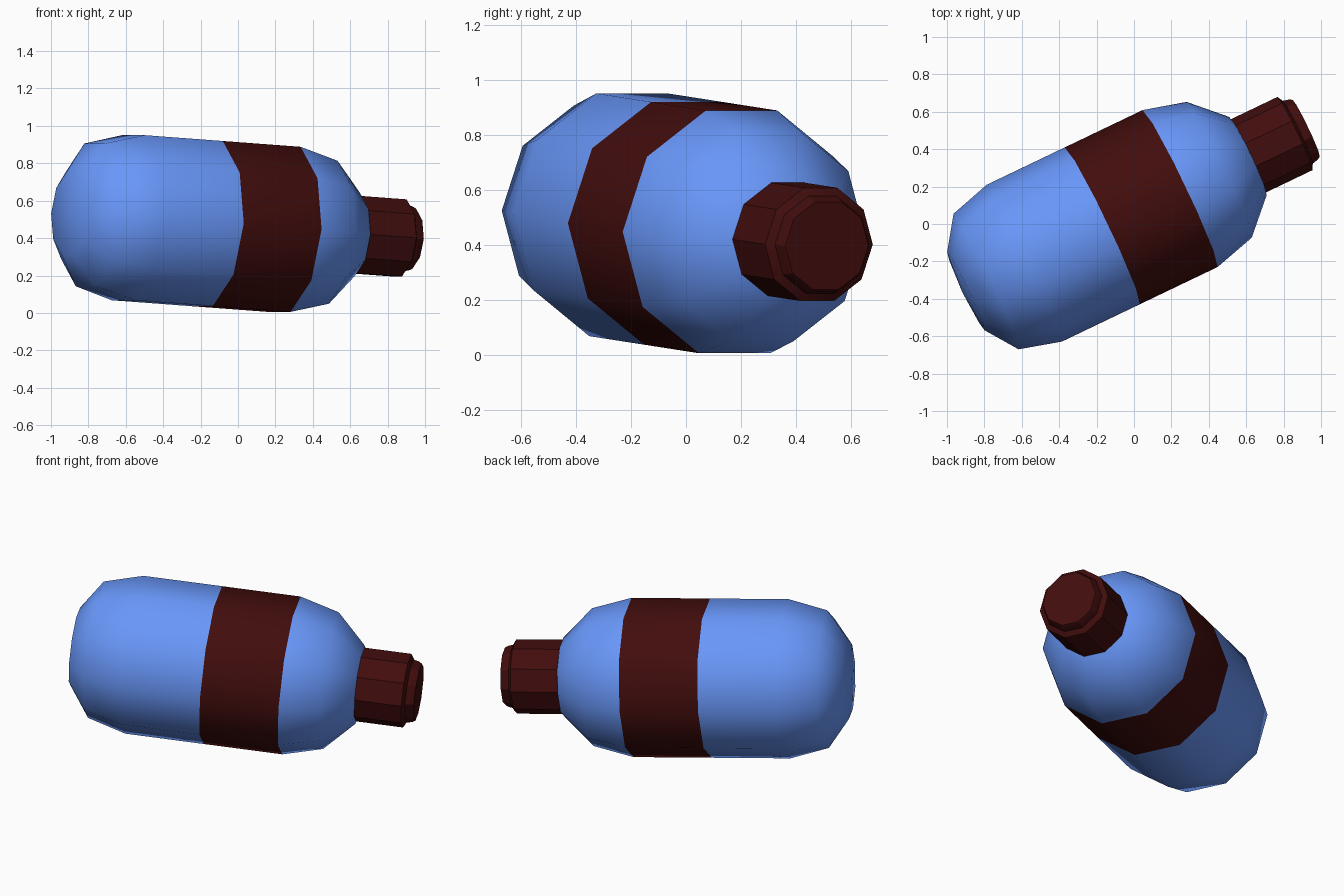
import bpy, bmesh
from math import cos, sin, pi
from mathutils import Matrix, Vector

if "Cube" in bpy.data.objects:
    bpy.data.objects.remove(bpy.data.objects["Cube"])

SIDES = 10
R = 0.465          # body radius
HALF = 0.4625      # spacing of the main body rings

# Lying pose: long axis swung about z and dipped slightly at the cap end
axis = Vector((0.9, 0.431, -0.067)).normalized()
side = Vector((-axis.y, axis.x, 0)).normalized()
up = axis.cross(side)
pose = Matrix((side, up, axis)).transposed().to_4x4()
pose.translation = (-0.17, -0.01, 0.478)


def material(name, colour):
    m = bpy.data.materials.new(name)
    m.diffuse_color = (*colour, 1)
    m.use_nodes = True
    m.node_tree.nodes["Principled BSDF"].inputs["Base Color"].default_value = m.diffuse_color
    return m


def lathe(name, profile, mats, slots=None):
    """Revolve (radius, distance) points; radius 0 makes a pole."""
    bm = bmesh.new()
    rings = []
    for r, s in profile:
        n = SIDES if r > 0 else 1
        rings.append([bm.verts.new((r * cos(2 * pi * i / SIDES), r * sin(2 * pi * i / SIDES), s))
                      for i in range(n)])
    for k, (a, b) in enumerate(zip(rings, rings[1:])):
        for i in range(SIDES):
            j = (i + 1) % SIDES
            if len(a) == 1:
                f = bm.faces.new((a[0], b[j], b[i]))
            elif len(b) == 1:
                f = bm.faces.new((a[i], a[j], b[0]))
            else:
                f = bm.faces.new((a[i], a[j], b[j], b[i]))
            f.smooth = True
            f.material_index = slots[k] if slots else 0
    bmesh.ops.recalc_face_normals(bm, faces=bm.faces)
    me = bpy.data.meshes.new(name)
    bm.to_mesh(me)
    bm.free()
    for m in mats:
        me.materials.append(m)
    ob = bpy.data.objects.new(name, me)
    bpy.context.collection.objects.link(ob)
    ob.matrix_world = pose
    return ob


blue = material("blue_glass", (0.14, 0.31, 0.95))
dark = material("dark_red", (0.055, 0.004, 0.004))

# Bottle body: flattened base dome, straight wall, dark label band, round shoulder
dome = [(R * cos(a), HALF + R * sin(a)) for a in (pi / 6, pi / 3)]
profile = [(0, -0.83), (0.232, -0.81), (0.402, -0.69), (R, -HALF), (R, 0), (R, HALF),
           *dome, (0, HALF + R)]
lathe("bottle_body", profile, [blue, dark], [0, 0, 0, 0, 1, 0, 0, 0])

# Stepped cap with faceted sides
cap = lathe("cap", [(0, 0.84), (0.217, 0.84), (0.217, 1.145), (0.186, 1.162),
                    (0.178, 1.195), (0.168, 1.212), (0, 1.212)], [dark])
bpy.context.view_layer.objects.active = cap
cap.select_set(True)
bpy.ops.object.shade_smooth_by_angle(angle=pi / 9)
